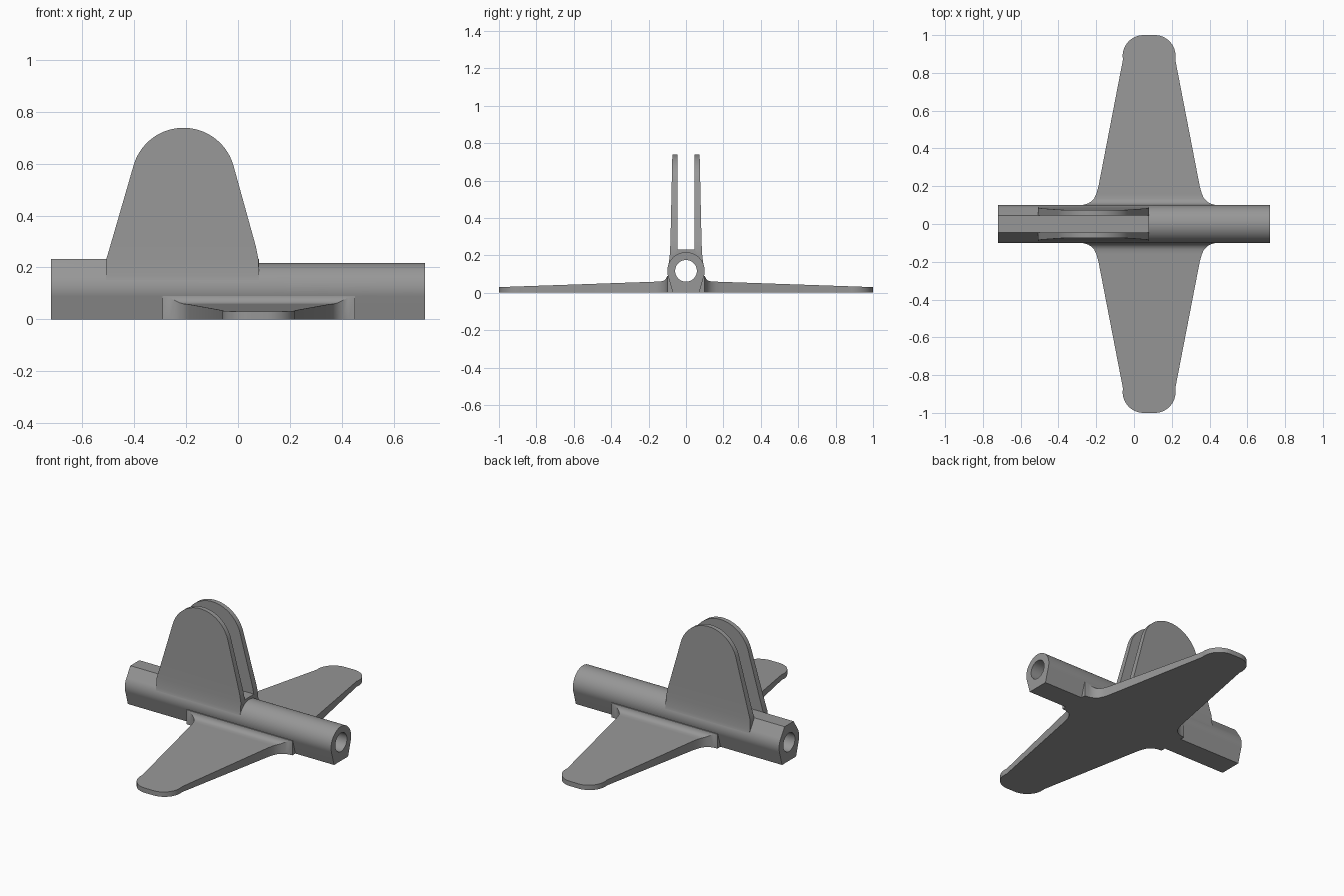
import bpy, bmesh, math

if "Cube" in bpy.data.objects:
    bpy.data.objects.remove(bpy.data.objects["Cube"])

grey = bpy.data.materials.new("plain grey")
grey.diffuse_color = (0.31, 0.31, 0.31, 1)
grey.use_nodes = True
grey.node_tree.nodes["Principled BSDF"].inputs["Base Color"].default_value = grey.diffuse_color

ZC, R, BORE = 0.117, 0.10, 0.058      # tube axis height, outer and bore radius
X0, X1, STEP = -0.72, 0.72, 0.08      # tube ends and end of the raised flat top


def skin(name, rings):
    """Closed solid lofted through rings of equal point count."""
    bm = bmesh.new()
    vs = [[bm.verts.new(p) for p in ring] for ring in rings]
    n = len(rings[0])
    for a, b in zip(vs, vs[1:]):
        for i in range(n):
            j = (i + 1) % n
            bm.faces.new((a[i], a[j], b[j], b[i]))
    bm.faces.new(vs[0])
    bm.faces.new(vs[-1])
    bmesh.ops.recalc_face_normals(bm, faces=bm.faces)
    me = bpy.data.meshes.new(name)
    bm.to_mesh(me)
    bm.free()
    ob = bpy.data.objects.new(name, me)
    bpy.context.collection.objects.link(ob)
    me.materials.append(grey)
    return ob


def lerp(table, t):
    for (a, u), (b, v) in zip(table, table[1:]):
        if t <= b:
            return u + (v - u) * max(0, t - a) / (b - a)
    return table[-1][1]


def boolean(target, tool, op):
    m = target.modifiers.new(op, 'BOOLEAN')
    m.operation, m.solver, m.object = op, 'EXACT', tool
    bpy.context.view_layer.objects.active = target
    bpy.ops.object.modifier_apply(modifier=m.name)
    bpy.data.objects.remove(tool)


def body_profile(raised):
    """Round tube with tangent sides running down to a flat foot."""
    top = 57 if raised else 0           # degrees from straight up
    half = [(0.045, 0.232)] if raised else []
    for i in range(25):
        a = math.radians(top + (106.3 - top) * i / 24)
        half.append((R * math.sin(a), ZC + R * math.cos(a)))
    half.append((0.07, 0.0))
    return half + [(-y, z) for y, z in reversed(half) if y > 1e-6]


def prism(name, pts, xa, xb):
    return skin(name, [[(x, y, z) for y, z in pts] for x in (xa, xb)])


# Tube body: raised flat-topped part, then round part
body = prism("glider_bracket", body_profile(True), X0, STEP)
boolean(body, prism("round_tube", body_profile(False), STEP, X1), 'UNION')

# Tapered wings with filleted roots and rounded tips
rows = [(0.06, 0.37), (0.10, 0.37), (0.102, 0.345), (0.108, 0.325), (0.118, 0.308),
        (0.135, 0.291), (0.16, 0.279), (0.20, 0.268)]
for i in range(15):
    t = math.radians(-10 + 99 * i / 14)
    rows.append((0.89 + 0.11 * math.sin(t), 0.03 + 0.11 * math.cos(t)))
height = [(0.06, 0.10), (0.097, 0.098), (0.102, 0.085), (0.108, 0.074), (0.118, 0.065),
          (0.135, 0.06), (1.0, 0.03)]
for s in (-1, 1):
    rings = []
    for y, w in rows:
        h = lerp(height, y)
        rings.append([(0.08 - w, s * y, 0), (0.08 - w, s * y, h),
                      (0.08 + w, s * y, h), (0.08 + w, s * y, 0)])
    boolean(body, skin("wing", rings), 'UNION')

# Twin upright fins with round tops
outline = [(0.15, -0.509, STEP), (0.17, -0.509, STEP), (0.20, -0.509, STEP),
           (0.23, -0.508, 0.079), (0.28, -0.493, 0.069)]
for i in range(25):
    t = math.radians(16 + 73 * i / 24)
    c, z = 0.2 * math.cos(t), 0.538 + 0.2 * math.sin(t)
    outline.append((z, -0.21 - c, -0.21 + c))
thick = [(0.15, 0.094), (0.17, 0.0905), (0.20, 0.087), (0.23, 0.085), (0.28, 0.083), (0.738, 0.073)]
for s in (-1, 1):
    rings = []
    for z, xa, xb in outline:
        o = lerp(thick, z)
        rings.append([(xa, s * 0.045, z), (xa, s * o, z), (xb, s * o, z), (xb, s * 0.045, z)])
    boolean(body, skin("fin", rings), 'UNION')

# Bore through the whole tube
circle = [(BORE * math.cos(i * math.tau / 48), ZC + BORE * math.sin(i * math.tau / 48)) for i in range(48)]
boolean(body, prism("bore", circle, X0 - 0.1, X1 + 0.1), 'DIFFERENCE')

# Smooth shading with sharp edges kept
bpy.ops.object.select_all(action='DESELECT')
body.select_set(True)
bpy.context.view_layer.objects.active = body
bpy.ops.object.shade_smooth_by_angle(angle=math.radians(30))
